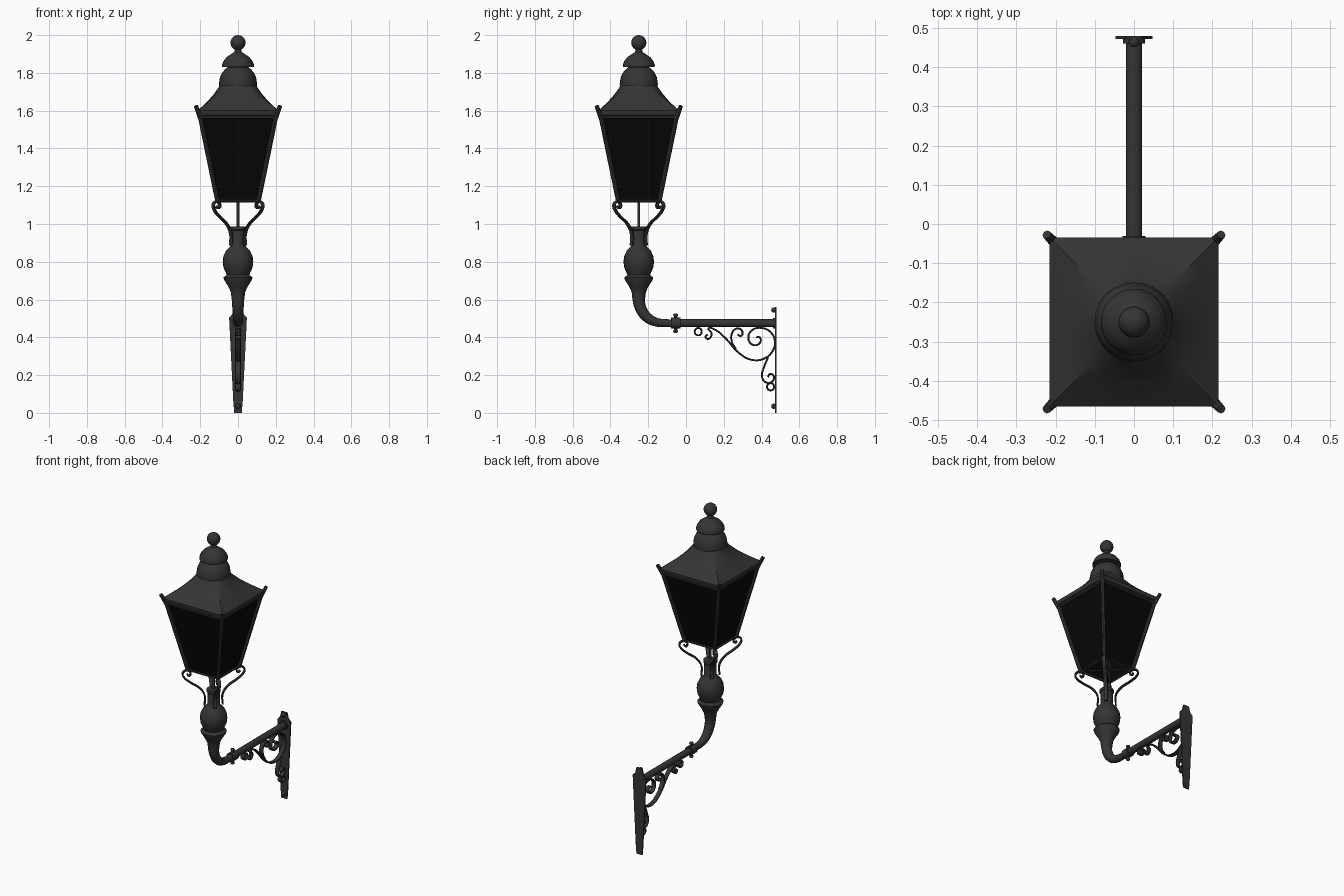
import bpy, bmesh, math
from mathutils import Matrix, Vector

cube = bpy.data.objects.get("Cube")
if cube:
    bpy.data.objects.remove(cube, do_unlink=True)


def material(name, value):
    m = bpy.data.materials.new(name)
    m.use_nodes = True
    color = (value, value, value, 1)
    m.diffuse_color = color
    bsdf = next(n for n in m.node_tree.nodes if n.type == 'BSDF_PRINCIPLED')
    bsdf.inputs["Base Color"].default_value = color
    bsdf.inputs["Roughness"].default_value = 0.7
    return m


IRON = material("dark_iron", 0.035)
GLASS = material("black_glass", 0.002)
AXIS = Vector((0, -0.25, 0))      # lantern axis
ARM_Z = 0.475                     # height of the horizontal arm
WALL = 0.48


def finish(name, mesh, mat=IRON, angle=40):
    mesh.materials.clear()
    mesh.materials.append(mat)
    for p in mesh.polygons:
        p.use_smooth = True
    mesh.set_sharp_from_angle(angle=math.radians(angle))
    ob = bpy.data.objects.new(name, mesh)
    bpy.context.collection.objects.link(ob)
    return ob


def from_bmesh(name, bm, mat=IRON):
    bmesh.ops.recalc_face_normals(bm, faces=bm.faces)
    mesh = bpy.data.meshes.new(name)
    bm.to_mesh(mesh)
    bm.free()
    return finish(name, mesh, mat)


def loft(name, sections, mat=IRON, sides=24, cap=True):
    """Stack of (radius, height, squareness) rings about the lantern axis."""
    bm = bmesh.new()
    rings = []
    for r, z, sq in sections:
        ring = []
        for i in range(sides):
            a = 2 * math.pi * i / sides
            c, s = math.cos(a), math.sin(a)
            k = r * (1 - sq + sq / max(abs(c), abs(s)))
            ring.append(bm.verts.new(AXIS + Vector((c * k, s * k, z))))
        rings.append(ring)
    for lo, hi in zip(rings, rings[1:]):
        for i in range(sides):
            j = (i + 1) % sides
            bm.faces.new((lo[i], lo[j], hi[j], hi[i]))
    if cap:
        bm.faces.new(rings[0])
        bm.faces.new(rings[-1])
    return from_bmesh(name, bm, mat)


def lathe(name, profile):
    return loft(name, [(r, z, 0) for r, z in profile])


def rod(name, a, b, r, r2=None, sides=16):
    a, b = Vector(a), Vector(b)
    bm = bmesh.new()
    turn = (b - a).to_track_quat('Z', 'Y').to_matrix().to_4x4()
    bmesh.ops.create_cone(bm, cap_ends=True, segments=sides, radius1=r,
                          radius2=r if r2 is None else r2, depth=(b - a).length,
                          matrix=Matrix.Translation((a + b) / 2) @ turn)
    return from_bmesh(name, bm)


def ball(name, center, r, scale=(1, 1, 1)):
    bm = bmesh.new()
    bmesh.ops.create_uvsphere(bm, u_segments=20, v_segments=12, radius=r,
                              matrix=Matrix.Translation(center) @ Matrix.Diagonal((*scale, 1)))
    return from_bmesh(name, bm)


def curve(name, pts, depth, extrude=0, radii=None, matrix=Matrix(), flat=True):
    """Smooth path turned into a strap (flat) or a tube."""
    cu = bpy.data.curves.new(name, 'CURVE')
    cu.dimensions = '2D' if flat else '3D'
    cu.fill_mode = 'NONE' if flat else 'FULL'
    cu.bevel_depth, cu.extrude = depth, extrude
    cu.bevel_resolution = 1 if flat else 4
    cu.resolution_u = 6
    cu.use_fill_caps = True
    sp = cu.splines.new('BEZIER')
    sp.bezier_points.add(len(pts) - 1)
    for i, p in enumerate(pts):
        bp = sp.bezier_points[i]
        bp.co = (*p, 0)
        bp.handle_left_type = bp.handle_right_type = 'AUTO'
        bp.radius = radii[i] if radii else 1
    tmp = bpy.data.objects.new(name + "_path", cu)
    bpy.context.collection.objects.link(tmp)
    deps = bpy.context.evaluated_depsgraph_get()
    mesh = bpy.data.meshes.new_from_object(tmp.evaluated_get(deps))
    bpy.data.objects.remove(tmp, do_unlink=True)
    mesh.transform(matrix)
    return finish(name, mesh)


def upright(angle, origin=(0, 0, 0)):
    """Maps path (u, v) to (outward, up) in a vertical plane."""
    c, s = math.cos(angle), math.sin(angle)
    m = Matrix(((c, 0, s), (s, 0, -c), (0, 1, 0))).to_4x4()
    return Matrix.Translation(origin) @ m


SIDE = upright(math.pi / 2)

# Finial and two stacked vent domes
ball("finial_ball", AXIS + Vector((0, 0, 1.96)), 0.04)
lathe("upper_dome", [(0.05, 1.83), (0.084, 1.832), (0.085, 1.842), (0.077, 1.862),
                     (0.062, 1.882), (0.036, 1.9), (0.02, 1.91), (0.016, 1.93)])
lathe("lower_dome", [(0.085, 1.72), (0.1, 1.73), (0.101, 1.742), (0.096, 1.775),
                     (0.085, 1.8), (0.068, 1.82), (0.056, 1.828), (0.055, 1.84)])

# Swept roof, blending from round top to square eaves
loft("roof", [(0.195, 1.57, 1), (0.212, 1.578, 1), (0.216, 1.6, 1), (0.198, 1.615, 0.97),
              (0.165, 1.645, 0.85), (0.13, 1.685, 0.55), (0.105, 1.72, 0.2),
              (0.095, 1.74, 0)], sides=32)

# Glass panes and the square bottom ring
loft("glass_panes", [(0.106, 1.125, 1), (0.198, 1.572, 1)], GLASS, sides=8, cap=False)
for z, r, t, label in ((1.122, 0.108, 0.007, "bottom"), (1.566, 0.2, 0.008, "top")):
    for i in range(4):
        a = i * math.pi / 2
        d, e = Vector((math.cos(a), math.sin(a), 0)), Vector((-math.sin(a), math.cos(a), 0))
        up = AXIS + Vector((0, 0, z))
        rod(label + "_rail", up + d * r - e * r, up + d * r + e * r, t, sides=6)

# Corner bars with horns, and scrolled supports beneath
support = [(0.054, 0.885), (0.054, 0.95), (0.085, 1.0), (0.14, 1.04), (0.177, 1.075),
           (0.185, 1.1), (0.172, 1.117), (0.148, 1.115), (0.137, 1.098),
           (0.147, 1.084), (0.158, 1.094)]
for i in range(4):
    a = math.pi / 4 + i * math.pi / 2
    d = Vector((math.cos(a), math.sin(a), 0)) * math.sqrt(2)

    def corner(r, z):
        return AXIS + d * r + Vector((0, 0, z))
    rod("corner_bar", corner(0.108, 1.118), corner(0.205, 1.59), 0.012, sides=8)
    rod("corner_horn", corner(0.2, 1.565), corner(0.223, 1.625), 0.014, 0.011, sides=8)
    curve("scroll_support", support, 0.005, 0.007, matrix=upright(a, AXIS))
    rod("bottom_brace", corner(0, 1.122), corner(0.108, 1.122), 0.006, sides=6)

# Gas pipe and turned post
rod("centre_pipe", AXIS + Vector((0, 0, 0.97)), AXIS + Vector((0, 0, 1.2)), 0.007, sides=10)
lathe("turned_post", [(0.033, 0.6), (0.038, 0.64), (0.052, 0.67), (0.074, 0.705),
                      (0.077, 0.717), (0.06, 0.73), (0.066, 0.745), (0.077, 0.77),
                      (0.081, 0.8), (0.077, 0.83), (0.063, 0.86), (0.043, 0.88),
                      (0.037, 0.89), (0.037, 0.965), (0.042, 0.97), (0.042, 0.987)])

# Curved neck, horizontal arm and bolted joint
curve("curved_neck", [(-0.25, 0.64), (-0.25, 0.6), (-0.24, 0.555), (-0.205, 0.505),
                      (-0.155, 0.48), (-0.1, ARM_Z), (-0.04, ARM_Z)], 0.02,
      radii=[1.85, 1.65, 1.5, 1.35, 1.15, 1.05, 1], matrix=SIDE, flat=False)
rod("arm", (0, -0.06, ARM_Z), (0, WALL - 0.005, ARM_Z), 0.021)
rod("joint_collar", (0, -0.08, ARM_Z), (0, -0.03, ARM_Z), 0.029)
rod("joint_bolt", (0, -0.055, ARM_Z - 0.045), (0, -0.055, ARM_Z + 0.045), 0.009, sides=8)
for s in (-1, 1):
    ball("joint_bolt_head", (0, -0.055, ARM_Z + s * 0.043), 0.013, (1, 1, 0.7))

# Tapered wall plate with shoulders, bolts and flange
half = [(0.02, 0), (0.025, 0.06), (0.045, 0.46), (0.047, 0.505), (0.028, 0.525), (0.02, 0.56)]
bm = bmesh.new()
outline = half + [(-x, z) for x, z in reversed(half)]
face = bm.faces.new([bm.verts.new((x, WALL, z)) for x, z in outline])
ext = bmesh.ops.extrude_face_region(bm, geom=[face])
bmesh.ops.translate(bm, vec=(0, -0.008, 0),
                    verts=[v for v in ext["geom"] if isinstance(v, bmesh.types.BMVert)])
from_bmesh("wall_plate", bm)
for z in (0.035, 0.545):
    ball("plate_bolt", (0, WALL - 0.015, z), 0.014)
rod("arm_flange", (0, WALL - 0.02, ARM_Z), (0, WALL - 0.005, ARM_Z), 0.028)

# Bracket scrollwork
scrolls = {
    "main_scroll": [(0.115, 0.415), (0.104, 0.405), (0.112, 0.392), (0.13, 0.4),
                    (0.134, 0.425), (0.12, 0.447), (0.15, 0.442), (0.204, 0.4),
                    (0.283, 0.315), (0.347, 0.281), (0.415, 0.288), (0.46, 0.33),
                    (0.47, 0.385), (0.45, 0.425), (0.405, 0.449), (0.35, 0.438),
                    (0.33, 0.395), (0.355, 0.36), (0.392, 0.372), (0.39, 0.4), (0.37, 0.4)],
    "middle_scroll": [(0.265, 0.338), (0.245, 0.37), (0.243, 0.42), (0.27, 0.447),
                      (0.298, 0.432), (0.292, 0.408), (0.272, 0.415)],
    "lower_scroll": [(0.435, 0.295), (0.412, 0.24), (0.402, 0.195), (0.42, 0.163),
                     (0.452, 0.163), (0.466, 0.19), (0.446, 0.206), (0.433, 0.19)],
}
for name, pts in scrolls.items():
    curve(name, pts, 0.005, 0.01, matrix=SIDE)
for y, z in ((0.065, 0.43), (0.448, 0.138)):
    loop = [(y + 0.019 * math.cos(k * math.pi / 4), z + 0.019 * math.sin(k * math.pi / 4))
            for k in range(9)]
    curve("small_ring", loop, 0.005, 0.01, matrix=SIDE)
